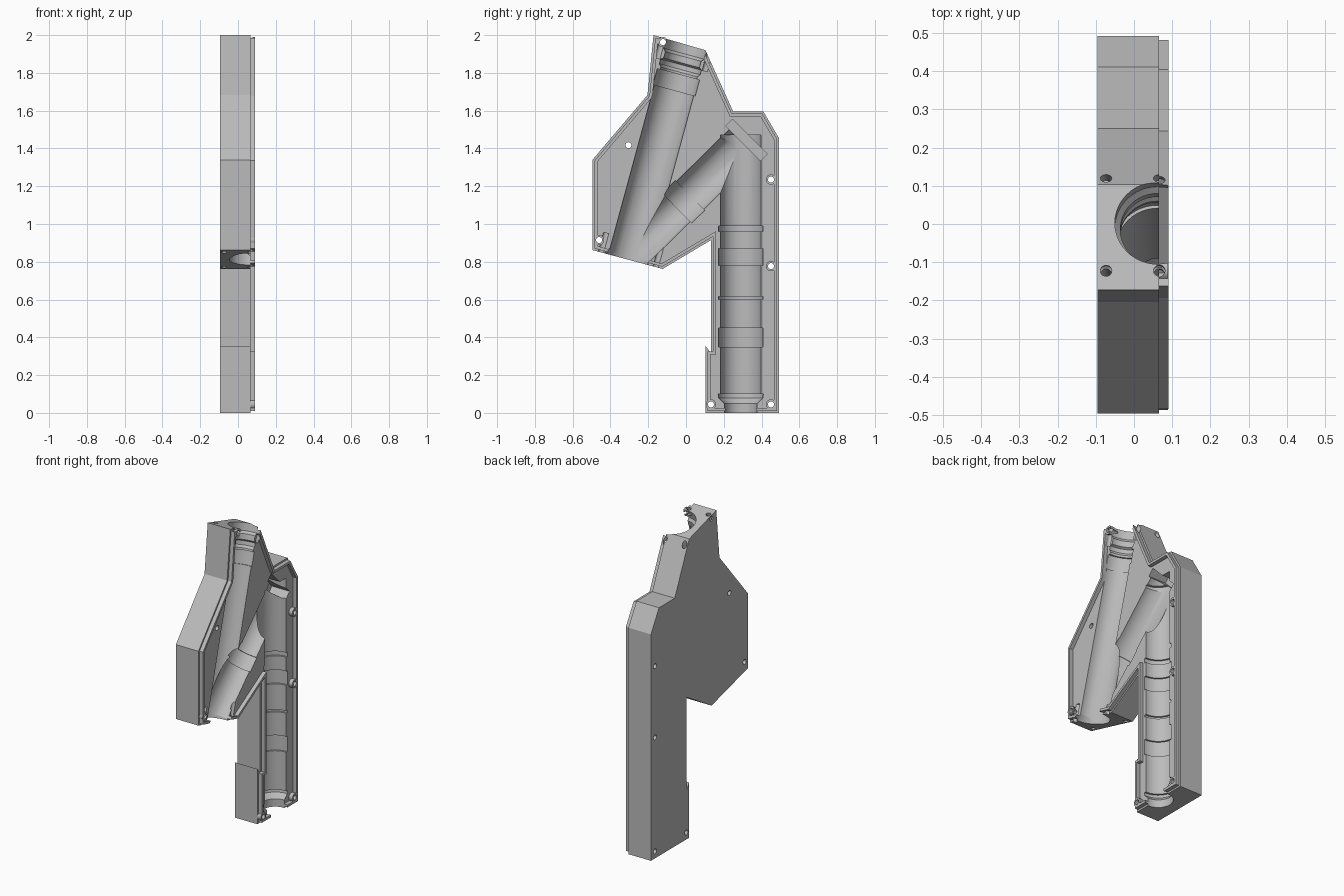
import bpy, bmesh, math
from mathutils import Vector, Matrix

old = bpy.data.objects.get("Cube")
if old:
    bpy.data.objects.remove(old, do_unlink=True)

grey = bpy.data.materials.new("plain grey")
grey.use_nodes = True
COLOUR = (0.5, 0.5, 0.5, 1)
grey.diffuse_color = COLOUR
grey.node_tree.nodes["Principled BSDF"].inputs["Base Color"].default_value = COLOUR

BACK, SPLIT, LIP = -0.095, 0.065, 0.09


def finish(name, bm):
    bmesh.ops.recalc_face_normals(bm, faces=bm.faces)
    mesh = bpy.data.meshes.new(name)
    bm.to_mesh(mesh)
    bm.free()
    obj = bpy.data.objects.new(name, mesh)
    bpy.context.collection.objects.link(obj)
    mesh.materials.append(grey)
    return obj


def prism(name, points, x0, x1):
    bm = bmesh.new()
    face = bm.faces.new([bm.verts.new((x0, y, z)) for y, z in points])
    new = bmesh.ops.extrude_face_region(bm, geom=[face])["geom"]
    verts = [v for v in new if isinstance(v, bmesh.types.BMVert)]
    bmesh.ops.translate(bm, verts=verts, vec=(x1 - x0, 0, 0))
    return finish(name, bm)


def inset(points, d):
    """Mitred inward offset of a clockwise outline."""
    result = []
    for i, p in enumerate(points):
        p = Vector(p)
        a = (p - Vector(points[i - 1])).normalized()
        b = (Vector(points[(i + 1) % len(points)]) - p).normalized()
        na, nb = Vector((a.y, -a.x)), Vector((b.y, -b.x))
        result.append(p + (na + nb) * d / (1 + na.dot(nb)))
    return result


def lathe(name, start, direction, profile, x=SPLIT - 0.003, sides=48):
    """Round cutter along an axis in the split plane; profile is (distance, radius)."""
    axis = Vector((0, *direction)).normalized()
    side = Vector((1, 0, 0))
    up = axis.cross(side)
    origin = Vector((x, *start))
    bm = bmesh.new()
    rings = []
    for t, r in profile:
        angles = [2 * math.pi * i / sides for i in range(sides)]
        rings.append([bm.verts.new(origin + axis * t + (side * math.cos(a) + up * math.sin(a)) * r)
                      for a in angles])
    for lower, upper in zip(rings, rings[1:]):
        for i in range(sides):
            j = (i + 1) % sides
            bm.faces.new((lower[i], lower[j], upper[j], upper[i]))
    bm.faces.new(rings[0])
    bm.faces.new(rings[-1])
    return finish(name, bm)


def pins(name, places, depth, radius):
    """Disjoint drill cutters: (centre, direction) pairs."""
    bm = bmesh.new()
    for centre, direction in places:
        turn = Vector(direction).to_track_quat("Z", "Y").to_matrix().to_4x4()
        bmesh.ops.create_cone(bm, cap_ends=True, segments=20, radius1=radius, radius2=radius,
                              depth=depth, matrix=Matrix.Translation(centre) @ turn)
    return finish(name, bm)


def boolean(obj, tool, operation="DIFFERENCE"):
    mod = obj.modifiers.new(tool.name, "BOOLEAN")
    mod.operation, mod.solver, mod.object = operation, "EXACT", tool
    bpy.context.view_layer.objects.active = obj
    bpy.ops.object.modifier_apply(modifier=mod.name)


# Housing outline, clockwise in (y, z)
upper = [(-0.172, 2.0), (0.103, 1.92), (0.25, 1.595), (0.41, 1.595), (0.492, 1.455),
         (0.492, 0), (0.103, 0)]
front = [(0.133, 0.915), (-0.124, 0.762), (-0.495, 0.862), (-0.495, 1.34), (-0.204, 1.683)]
body = prism("housing_half", upper + [(0.103, 0.355), (0.133, 0.315)] + front, BACK, SPLIT)

# Raised locating lip
lip_line = upper + [(0.103, 0.335), (0.133, 0.335)] + front
lip = prism("locating_lip", inset(lip_line, 0.011), SPLIT - 0.005, LIP)
lip_core = prism("lip_core", inset(lip_line, 0.027), SPLIT - 0.05, LIP + 0.05)
boolean(lip, lip_core)

# Round bosses around the corner screws
screws = [(-0.122, 1.963), (-0.305, 1.417), (-0.46, 0.915), (0.45, 1.235),
          (0.45, 0.777), (0.45, 0.045), (0.132, 0.045)]
bosses = pins("bosses", [((LIP - 0.016, y, z), (1, 0, 0)) for y, z in screws
                         if (y, z) != screws[1]], 0.03, 0.027)
boolean(lip, bosses, "UNION")

# Tilted inlet, diagonal branch and upright tube channels
tilt = math.radians(15.2)
down = Vector((-math.sin(tilt), -math.cos(tilt)))
inlet_top, outlet, bend = Vector((0, 1.94)), Vector((-0.299, 0.836)), Vector((0.32, 1.445))
tubes = [
    lathe("inlet_channel", inlet_top, down,
          [(-0.08, 0.112), (0.04, 0.112), (0.055, 0.098), (0.09, 0.098), (0.1, 0.112),
           (0.125, 0.112), (0.14, 0.1), (0.153, 0.1), (0.153, 0.116), (0.24, 0.116),
           (0.24, 0.108), (1.25, 0.108)]),
    lathe("branch_channel", bend, outlet - bend,
          [(0, 0.104), (0.42, 0.104), (0.42, 0.111), (0.515, 0.111), (0.515, 0.1), (0.97, 0.1)]),
]
column = [(-0.05, 0.087), (0.05, 0.087), (0.08, 0.117), (0.1, 0.12), (0.1, 0.107)]
for low, high in [(0.35, 0.45), (0.6, 0.615), (0.78, 0.87), (0.96, 0.99)]:
    column += [(low, 0.107), (low, 0.118), (high, 0.118), (high, 0.107)]
tubes.append(lathe("upright_channel", (0.29, 0), (0, 1), column + [(1.47, 0.107)]))

# Slanted plate slot at the bend
along, across = Vector((0.707, -0.707)), Vector((0.707, 0.707))
half, thick = 0.13, 0.026
slot = prism("plate_slot", [bend + along * a * half + across * b * thick
                            for a, b in [(-1, -1), (-1, 1), (1, 1), (1, -1)]], -0.06, 0.15)

# Screw holes through the side and into both end faces
side_holes = pins("side_holes", [((0, y, z), (1, 0, 0)) for y, z in screws], 0.4, 0.016)
face_dir = Vector((math.cos(tilt), -math.sin(tilt)))
ends = []
for centre, reach in [(inlet_top + down * 0.02, 0.13), (outlet, 0.15)]:
    for sign in (-1, 1):
        for x in (-0.073, 0.066):
            ends.append(((x, *(centre + face_dir * reach * sign)), (0, *down)))
end_holes = pins("end_holes", ends, 0.16, 0.015)

cutters = tubes + [slot, side_holes, end_holes]
for part in (body, lip):
    for cutter in cutters:
        boolean(part, cutter)
for helper in cutters + [lip_core, bosses]:
    bpy.data.objects.remove(helper, do_unlink=True)

# Smooth channels, crisp edges
for part in (body, lip):
    bpy.ops.object.select_all(action="DESELECT")
    part.select_set(True)
    bpy.context.view_layer.objects.active = part
    bpy.ops.object.shade_smooth_by_angle(angle=math.radians(25))
